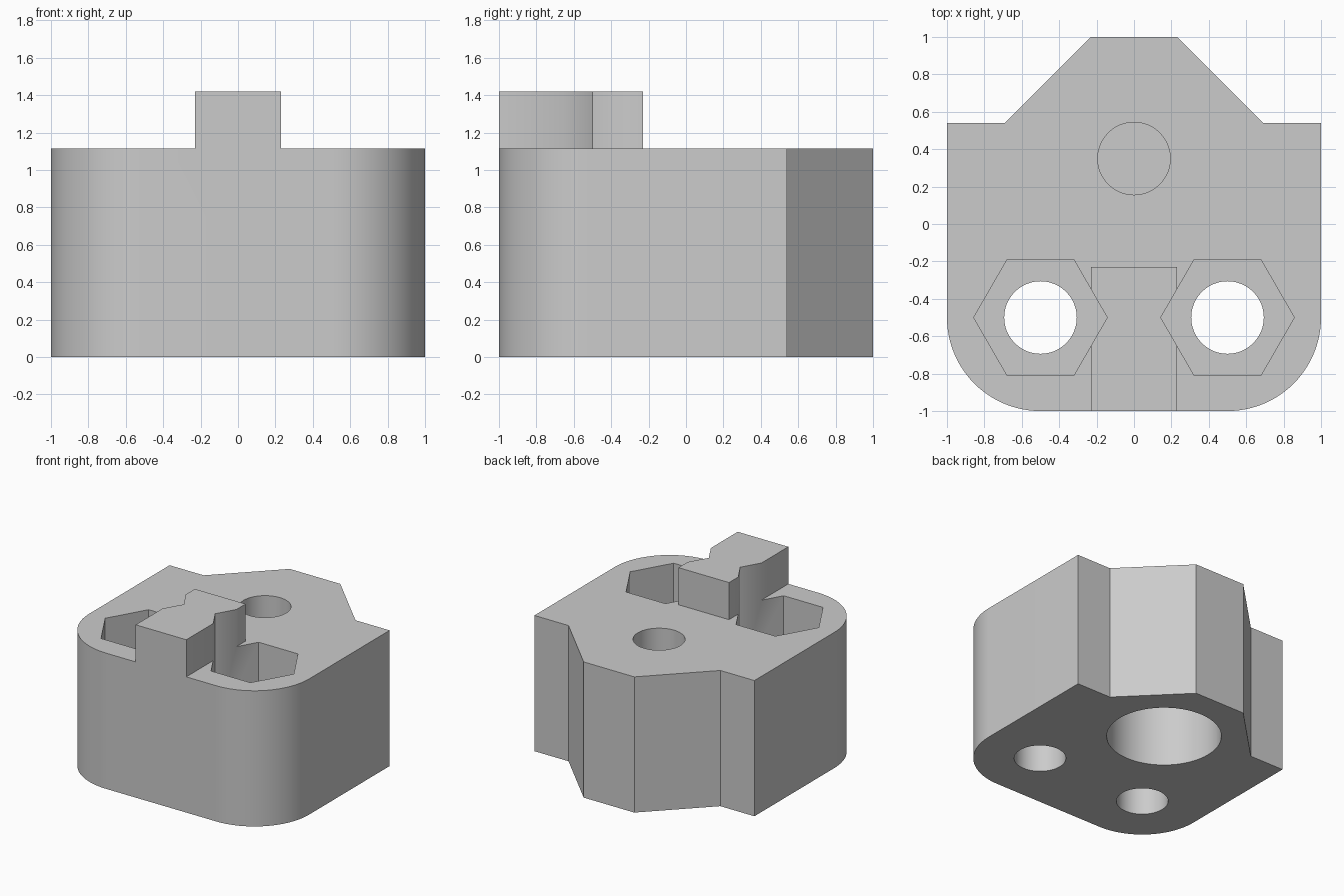
import bpy, bmesh, math

cube = bpy.data.objects.get("Cube")
if cube:
    bpy.data.objects.remove(cube, do_unlink=True)

TOP = 1.115          # top of the main body
TAB_TOP = 1.42       # top of the locating tab
BOLT_X, BOLT_Y = 0.5, -0.5
BORE_Y = 0.35

grey = bpy.data.materials.new("plain grey")
grey.use_nodes = True
colour = (0.6, 0.6, 0.6, 1)
grey.diffuse_color = colour
grey.node_tree.nodes["Principled BSDF"].inputs["Base Color"].default_value = colour


def prism(name, outline, z0, z1):
    """Extrude a counter-clockwise xy outline from z0 to z1."""
    bm = bmesh.new()
    face = bm.faces.new([bm.verts.new((x, y, z0)) for x, y in outline])
    out = bmesh.ops.extrude_face_region(bm, geom=[face])
    verts = [v for v in out["geom"] if isinstance(v, bmesh.types.BMVert)]
    bmesh.ops.translate(bm, verts=verts, vec=(0, 0, z1 - z0))
    bmesh.ops.recalc_face_normals(bm, faces=bm.faces)
    mesh = bpy.data.meshes.new(name)
    bm.to_mesh(mesh)
    bm.free()
    mesh.materials.append(grey)
    obj = bpy.data.objects.new(name, mesh)
    bpy.context.collection.objects.link(obj)
    return obj


def arc(cx, cy, r, start, end, steps):
    angles = [math.radians(start + (end - start) * i / steps) for i in range(steps + 1)]
    return [(cx + r * math.cos(a), cy + r * math.sin(a)) for a in angles]


def ring(cx, cy, r, sides):
    return arc(cx, cy, r, 0, 360, sides)[:-1]


def combine(target, other, operation):
    """Apply a boolean and discard the helper."""
    mod = target.modifiers.new(operation, "BOOLEAN")
    mod.operation, mod.solver, mod.object = operation, "EXACT", other
    bpy.context.view_layer.objects.active = target
    bpy.ops.object.modifier_apply(modifier=mod.name)
    bpy.data.objects.remove(other, do_unlink=True)


# Main body: rounded front corners, tapered rear nose
right_half = arc(0.5, -0.5, 0.5, -90, 0, 24) + [(1, 0.54), (0.69, 0.54), (0.23, 1)]
outline = right_half + [(-x, y) for x, y in reversed(right_half)]
body = prism("bracket_body", outline, 0, TOP)

# Locating tab, flush with the front
tab = prism("locating_tab", [(-0.23, -1), (0.23, -1), (0.23, -0.23), (-0.23, -0.23)],
            TOP - 0.1, TAB_TOP)
combine(body, tab, "UNION")

# Bolt holes with hexagonal nut pockets, which also notch the tab
for side in (-1, 1):
    x = side * BOLT_X
    combine(body, prism("nut_pocket", ring(x, BOLT_Y, 0.357, 6), 0.45, 1.6), "DIFFERENCE")
    combine(body, prism("bolt_hole", ring(x, BOLT_Y, 0.194, 48), -0.1, 0.6), "DIFFERENCE")

# Blind hole above, wide blind bore below
combine(body, prism("top_hole", ring(0, BORE_Y, 0.194, 48), 0.72, 1.3), "DIFFERENCE")
combine(body, prism("bottom_bore", ring(0, BORE_Y, 0.43, 64), -0.1, 0.68), "DIFFERENCE")

# Smooth the round walls, keep the edges sharp
bpy.ops.object.select_all(action="DESELECT")
body.select_set(True)
bpy.context.view_layer.objects.active = body
bpy.ops.object.shade_smooth_by_angle(angle=math.radians(30))
